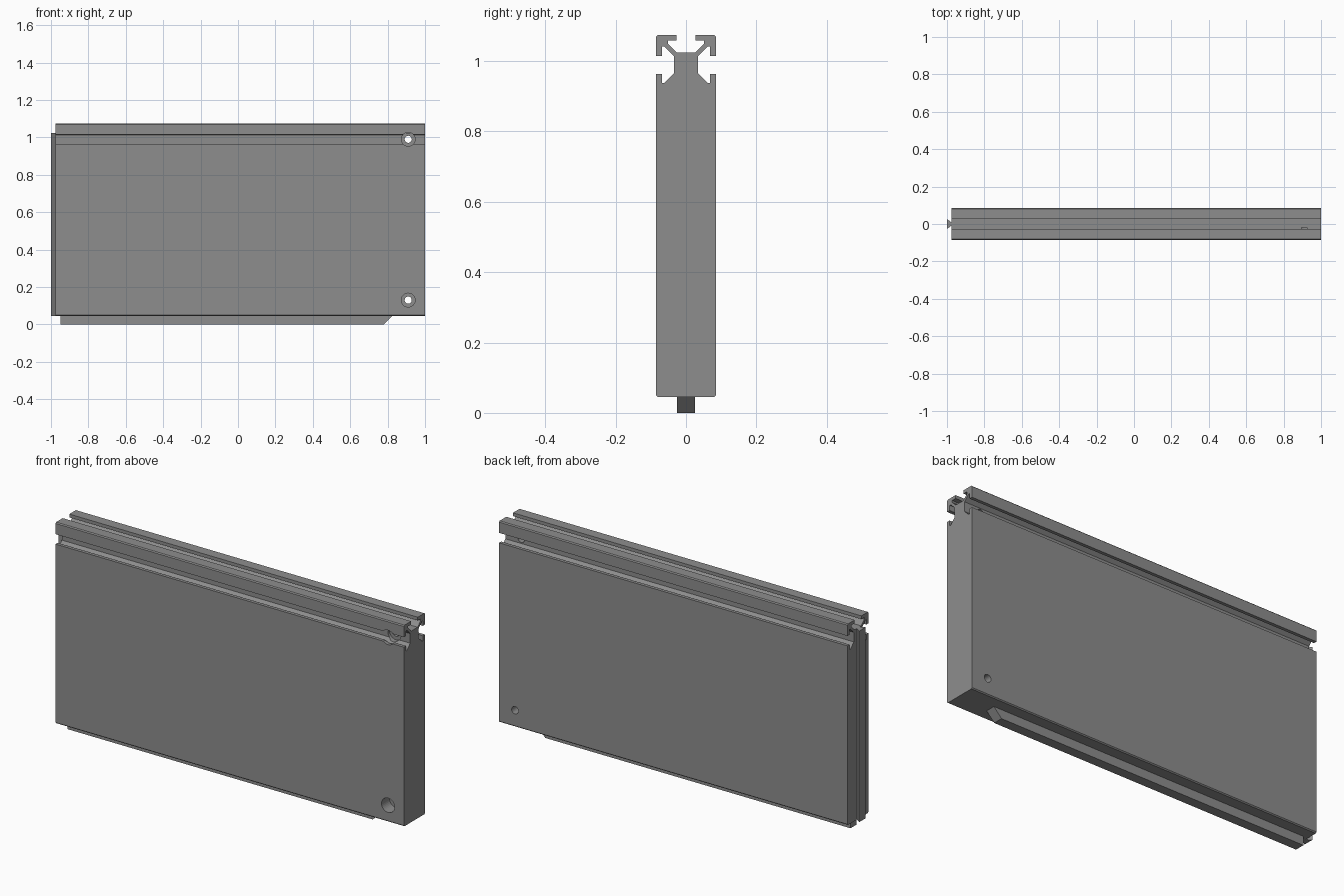
import bpy, bmesh, math

if "Cube" in bpy.data.objects:
    bpy.data.objects.remove(bpy.data.objects["Cube"])

grey = bpy.data.materials.new("aluminium grey")
grey.diffuse_color = (0.27, 0.27, 0.27, 1)
grey.use_nodes = True
grey.node_tree.nodes["Principled BSDF"].inputs["Base Color"].default_value = grey.diffuse_color


def prism(name, points, offset):
    """Extrude a closed outline of 3D points along an offset."""
    bm = bmesh.new()
    face = bm.faces.new([bm.verts.new(p) for p in points])
    ext = bmesh.ops.extrude_face_region(bm, geom=[face])
    bmesh.ops.translate(bm, vec=offset,
                        verts=[g for g in ext["geom"] if isinstance(g, bmesh.types.BMVert)])
    bmesh.ops.recalc_face_normals(bm, faces=bm.faces)
    mesh = bpy.data.meshes.new(name)
    bm.to_mesh(mesh)
    bm.free()
    mesh.materials.append(grey)
    obj = bpy.data.objects.new(name, mesh)
    bpy.context.collection.objects.link(obj)
    return obj


def drill(target, name, x, z, radius, y0, y1):
    """Cut a round hole running along y."""
    ring = [(x + radius * math.cos(a), y0, z + radius * math.sin(a))
            for a in (2 * math.pi * i / 32 for i in range(32))]
    cutter = prism(name, ring, (0, y1 - y0, 0))
    cutter.hide_render = True
    cutter.hide_viewport = True
    mod = target.modifiers.new(name, "BOOLEAN")
    mod.operation = "DIFFERENCE"
    mod.solver = "EXACT"
    mod.object = cutter


# Panel with side and top T-slots: half outline (y, z), mirrored
half = [(0.080, 0.045), (0.085, 0.050), (0.085, 0.964), (0.068, 0.964),
        (0.068, 0.938), (0.061, 0.938), (0.034, 0.965), (0.034, 1.014),
        (0.061, 1.041), (0.068, 1.041), (0.068, 1.015), (0.085, 1.015),
        (0.085, 1.070), (0.080, 1.075), (0.027, 1.075), (0.027, 1.058),
        (0.051, 1.058), (0.051, 1.049), (0.026, 1.024)]
outline = half + [(-y, z) for y, z in reversed(half)]
panel = prism("slotted_panel", [(-0.975, y, z) for y, z in outline], (1.975, 0, 0))

# Bolt holes, counterbored from the front
for label, z in (("lower", 0.13), ("upper", 0.99)):
    drill(panel, label + "_bolt_hole", 0.91, z, 0.019, -0.2, 0.2)
    drill(panel, label + "_counterbore", 0.91, z, 0.037, -0.2, -0.02)

# Dovetail tongue on the left end
prism("dovetail_tongue",
      [(-1.0, -0.026, 0.045), (-0.974, -0.008, 0.045),
       (-0.974, 0.008, 0.045), (-1.0, 0.026, 0.045)], (0, 0, 0.979))

# Bottom rail with a slanted right end
prism("bottom_rail",
      [(-0.95, -0.025, 0), (0.78, -0.025, 0),
       (0.825, -0.025, 0.046), (-0.95, -0.025, 0.046)], (0, 0.05, 0))
